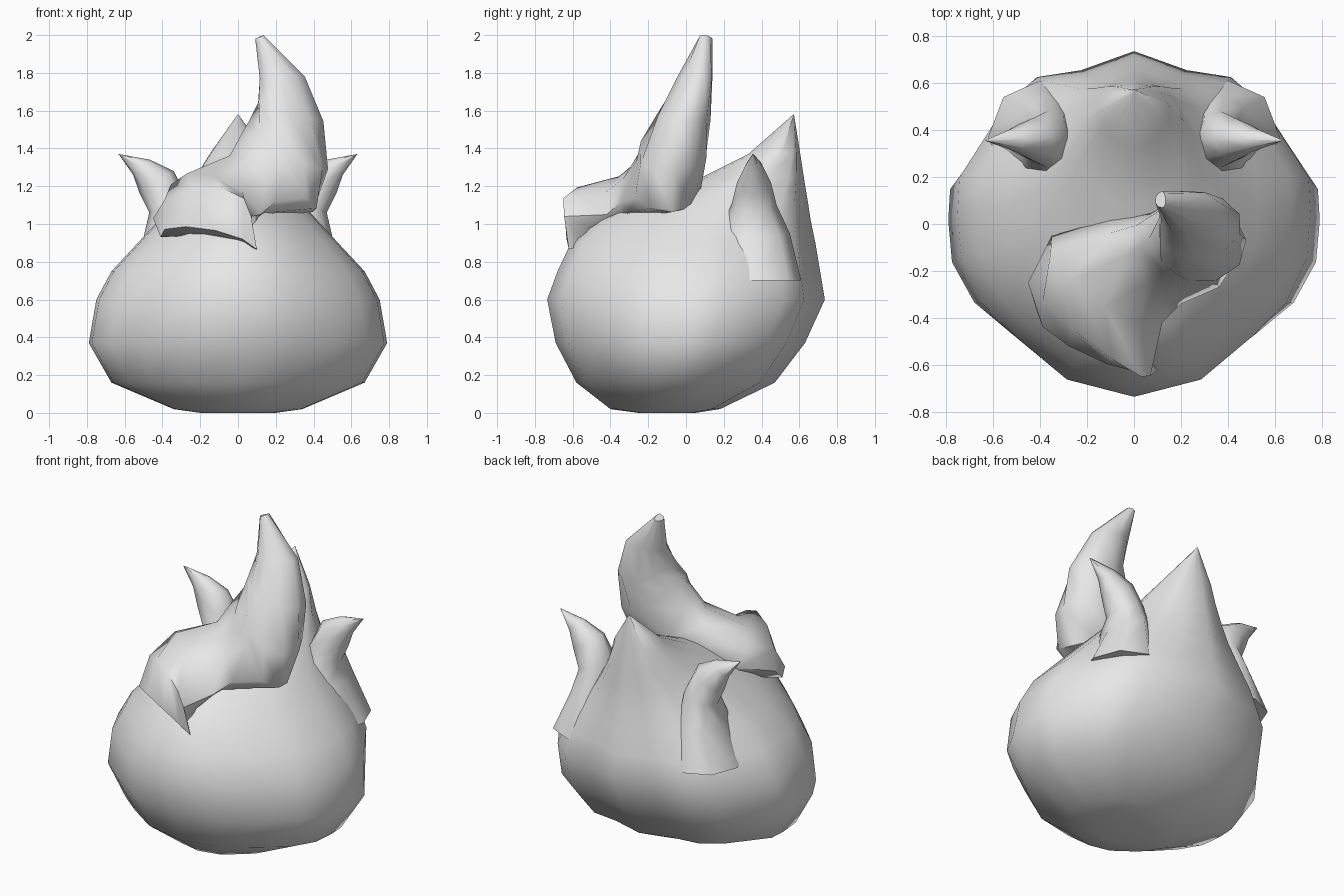
import bpy, bmesh, math
from mathutils import Vector

if "Cube" in bpy.data.objects:
    bpy.data.objects.remove(bpy.data.objects["Cube"])

grey = bpy.data.materials.new("grey")
grey.diffuse_color = (0.8, 0.8, 0.8, 1)
grey.use_nodes = True
grey.node_tree.nodes["Principled BSDF"].inputs["Base Color"].default_value = grey.diffuse_color


def loft(name, rings, mirror=False, angle=60):
    """Skin a list of equal-length closed rings and cap both ends."""
    bm = bmesh.new()
    vs = [[bm.verts.new(p) for p in r] for r in rings]
    n = len(rings[0])
    for a, b in zip(vs, vs[1:]):
        for i in range(n):
            j = (i + 1) % n
            bm.faces.new((a[i], a[j], b[j], b[i]))
    bm.faces.new(vs[0])
    bm.faces.new(vs[-1])
    bmesh.ops.remove_doubles(bm, verts=bm.verts, dist=0.0005)
    bmesh.ops.recalc_face_normals(bm, faces=bm.faces)
    me = bpy.data.meshes.new(name)
    bm.to_mesh(me)
    bm.free()
    ob = bpy.data.objects.new(name, me)
    bpy.context.collection.objects.link(ob)
    me.materials.append(grey)
    if mirror:
        ob.modifiers.new("mirror", "MIRROR").use_mirror_merge = False
    bpy.ops.object.select_all(action='DESELECT')
    ob.select_set(True)
    bpy.context.view_layer.objects.active = ob
    bpy.ops.object.shade_smooth_by_angle(angle=math.radians(angle))
    return ob


# Body: pear-shaped plan scaled at each height, rising into a back crest
half = [(0, -1), (.38, -.9), (.66, -.66), (.86, -.46), (.98, -.2), (1, .07),
        (.99, .27), (.72, .7), (.55, .85), (.3, .89), (0, 1)]
plan = half + [(-x, y) for x, y in half[-2:0:-1]]
# height, half width, front y, back y
levels = [(0, .2, -.25, .05), (.02, .34, -.4, .18), (.16, .67, -.58, .47),
          (.37, .79, -.69, .63), (.6, .75, -.735, .735), (.75, .67, -.68, .71),
          (.9, .53, -.61, .685), (1.02, .42, -.48, .66), (1.12, .33, -.28, .645),
          (1.24, .23, .07, .625), (1.37, .15, .33, .605), (1.58, .002, .568, .572)]
body = []
for z, w, f, b in levels:
    body.append([(x * w, (f + b) / 2 + y * (b - f) / 2, z) for x, y in plan])
loft("body", body)

# Horns: tapering outward curve, mirrored
horn = []
for x, y, z, rx, ry, tilt in [(.4, .37, .7, .22, .24, 0), (.38, .36, .95, .12, .19, .02),
                              (.37, .36, 1.1, .1, .12, .04), (.43, .36, 1.22, .09, .09, .06),
                              (.51, .36, 1.3, .045, .05, .04), (.63, .355, 1.37, .002, .002, 0)]:
    ring = []
    for i in range(8):
        a = math.tau * i / 8
        ring.append((x + rx * math.cos(a), y + ry * math.sin(a), z - tilt * math.cos(a)))
    horn.append(ring)
loft("horns", horn, mirror=True)

# Curled forelock: each section has a left, right, top and bottom point
sections = [
    ((-.41, -.38, .93), (.1, -.62, .865), (-.2, -.56, .98), (-.18, -.42, .93)),
    ((-.45, -.25, 1.03), (.07, -.645, 1.04), (-.17, -.52, 1.2), (-.1, -.3, .95)),
    ((-.35, -.05, 1.1), (.12, -.42, 1.05), (-.2, -.3, 1.27), (-.1, -.2, 1.0)),
    ((-.1, .02, 1.2), (.2, -.34, 1.12), (0, -.2, 1.36), (.1, -.15, 1.05)),
    ((.08, .05, 1.22), (.36, -.27, 1.14), (.06, -.15, 1.49), (.36, -.02, 1.07)),
    ((.18, .11, 1.4), (.35, -.24, 1.32), (.08, -.12, 1.55), (.46, -.01, 1.3)),
    ((.26, .13, 1.55), (.27, -.15, 1.57), (.1, -.02, 1.65), (.46, 0, 1.54)),
    ((.22, .14, 1.78), (.22, -.04, 1.79), (.11, .05, 1.77), (.36, .07, 1.78)),
    ((.12, .14, 1.98), (.12, .07, 1.99), (.09, .1, 1.98), (.135, .1, 2.0))]
lock = []
for sec in sections:
    left, right, top, bottom = map(Vector, sec)
    mid = (left + right) / 2
    ring = []
    for i in range(10):
        c, s = math.cos(math.tau * i / 10), math.sin(math.tau * i / 10)
        ring.append(mid + (right - mid) * c + ((top - mid) * s if s > 0 else (mid - bottom) * s))
    lock.append(ring)
loft("forelock", lock)
